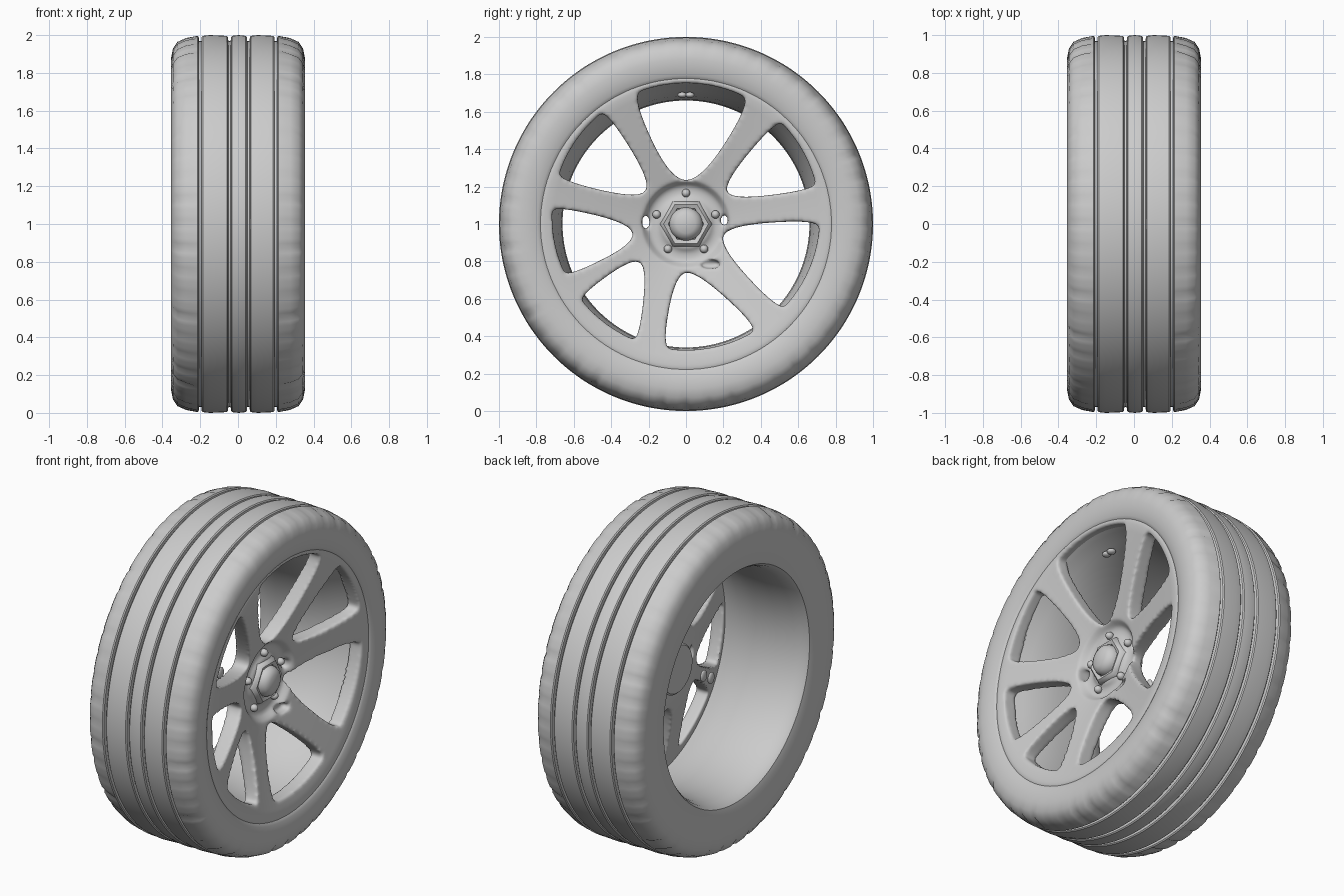
import bpy, bmesh, random
from math import sin, cos, pi, radians
from mathutils import Vector

if "Cube" in bpy.data.objects:
    bpy.data.objects.remove(bpy.data.objects["Cube"])

random.seed(4)


def finish(name, bm, angle=40):
    bmesh.ops.remove_doubles(bm, verts=bm.verts, dist=1e-5)
    bmesh.ops.recalc_face_normals(bm, faces=bm.faces)
    me = bpy.data.meshes.new(name)
    bm.to_mesh(me)
    bm.free()
    ob = bpy.data.objects.new(name, me)
    bpy.context.collection.objects.link(ob)
    bpy.ops.object.select_all(action='DESELECT')
    bpy.context.view_layer.objects.active = ob
    ob.select_set(True)
    bpy.ops.object.shade_smooth_by_angle(angle=radians(angle))
    return ob


def lathe(name, profile, steps, closed=False, dent=None, angle=40):
    """Spin (radius, x) points about the wheel axle (x axis at z = 1)."""
    bm = bmesh.new()
    rings = []
    for i in range(steps):
        a = 2 * pi * i / steps
        ring = []
        for r, x in profile:
            if dent:
                r -= dent(i, r, x)
            ring.append(bm.verts.new((x, r * cos(a), 1 + r * sin(a))))
        rings.append(ring)
    n = len(profile)
    for i in range(steps):
        p, q = rings[i], rings[(i + 1) % steps]
        for j in range(n if closed else n - 1):
            k = (j + 1) % n
            bm.faces.new((p[j], p[k], q[k], q[j]))
    return finish(name, bm, angle)


def ball(name, loc, scale):
    bm = bmesh.new()
    bmesh.ops.create_uvsphere(bm, u_segments=16, v_segments=10, radius=1)
    for v in bm.verts:
        v.co = Vector(loc) + Vector(c * s for c, s in zip(v.co, scale))
    return finish(name, bm)


def chaikin(pts):
    out = []
    for p, q in zip(pts, pts[1:] + pts[:1]):
        out += [p * 0.75 + q * 0.25, p * 0.25 + q * 0.75]
    return out


def polar(r, a):
    return Vector((r * cos(a), r * sin(a)))


# Tyre and rim barrel in one closed section, with four tread grooves
tread = [(0.88, -0.354), (0.93, -0.344), (0.965, -0.32), (0.985, -0.275)]
for g in (-0.2, -0.045, 0.055, 0.2):
    tread += [(0.996, g - 0.014), (0.990, g - 0.008), (0.968, g - 0.006),
              (0.968, g + 0.006), (0.990, g + 0.008), (0.996, g + 0.014)]
    tread += [(1.0, g + 0.05)] if g < 0.2 else []
tread += [(0.985, 0.275), (0.965, 0.32), (0.93, 0.344), (0.88, 0.354)]
barrel = [(0.83, 0.350), (0.795, 0.342), (0.775, 0.333), (0.76, 0.31), (0.74, 0.26),
          (0.715, 0.2), (0.685, 0.12), (0.665, 0.0), (0.66, -0.15), (0.67, -0.26),
          (0.685, -0.32), (0.70, -0.34), (0.73, -0.349), (0.80, -0.354)]
depth = [random.uniform(0.004, 0.012) for _ in range(240)]


def sipe(i, r, x):
    # Worn cross cuts on both shoulders
    return depth[i] if i % 5 == 0 and abs(x) > 0.25 and r > 0.92 else 0


lathe("tyre_and_barrel", tread + barrel, 240, closed=True, dent=sipe, angle=35)

# Dished wheel face before the windows are cut
face = lathe("spoked_face", [
    (0, 0.185), (0.13, 0.185), (0.15, 0.165), (0.20, 0.165), (0.235, 0.21), (0.32, 0.232),
    (0.5, 0.278), (0.65, 0.315), (0.73, 0.334), (0.775, 0.339), (0.80, 0.32), (0.79, 0.27),
    (0.70, 0.24), (0.5, 0.18), (0.3, 0.125), (0.2, 0.105), (0, 0.10)], 128)

# Window cutters: outer start angle, outer end angle, inner angle, inner radius, half width
windows = [(62, 113, 90, 0.235, 0.085), (15, 49, 37, 0.28, 0.05), (-43, 2, -18, 0.21, 0.06),
           (-101, -55, -89, 0.26, 0.06), (-146, -112, -139, 0.32, 0.05),
           (172, 204, 190, 0.29, 0.055), (125, 161, 141, 0.28, 0.055)]
bm = bmesh.new()


def prism(pts, x0, x1):
    lo = [bm.verts.new((x0, p.x, 1 + p.y)) for p in pts]
    hi = [bm.verts.new((x1, p.x, 1 + p.y)) for p in pts]
    bm.faces.new(lo)
    bm.faces.new(hi)
    for i in range(len(pts)):
        j = (i + 1) % len(pts)
        bm.faces.new((lo[i], lo[j], hi[j], hi[i]))


for a0, a1, ai, ri, w in windows:
    pts = []
    for k in range(7):
        a = radians(a0 + (a1 - a0) * k / 6)
        pts.append(polar(0.715 + 0.04 * sin(a), a))
    c = polar(ri, radians(ai))
    side = polar(w, radians(ai + 90))
    pts += [c + side, c - side]
    for _ in range(3):
        pts = chaikin(pts)
    prism(pts, -0.1, 0.5)
# Small slot in the hub skirt and two open lug holes
for y, z, ry, rz, x0 in [(0.13, -0.215, 0.055, 0.024, 0.17),
                         (-0.215, 0.01, 0.02, 0.04, 0.0), (0.205, 0.02, 0.02, 0.03, 0.0)]:
    prism([Vector((y + ry * cos(t * pi / 8), z + rz * sin(t * pi / 8)))
           for t in range(16)], x0, 0.4)
cutter = finish("window_cutter", bm)
cutter.hide_render = True

# Cut, then melt the edges into soft cast spokes
cut = face.modifiers.new("windows", 'BOOLEAN')
cut.object = cutter
cut.operation = 'DIFFERENCE'
cut.solver = 'EXACT'
melt = face.modifiers.new("melt", 'REMESH')
melt.mode = 'VOXEL'
melt.voxel_size = 0.011
melt.use_smooth_shade = True
soft = face.modifiers.new("soften", 'SMOOTH')
soft.factor = 0.5
soft.iterations = 6
bpy.context.view_layer.objects.active = face
for m in ("windows", "melt", "soften"):
    bpy.ops.object.modifier_apply(modifier=m)
bpy.data.objects.remove(cutter)

# Hub: domed cap, hexagonal collar, rear mounting disc
lathe("hub_cap", [(0, 0.255), (0.05, 0.25), (0.075, 0.235), (0.088, 0.21), (0.09, 0.16)], 40)
lathe("hub_collar", [(0.09, 0.16), (0.095, 0.2), (0.12, 0.21), (0.135, 0.195), (0.145, 0.155)],
      6, closed=True, angle=50)
lathe("hub_rear_disc", [(0, 0.055), (0.14, 0.055), (0.15, 0.065), (0.15, 0.115), (0, 0.115)], 48)

# Lug nuts around the collar
for i in range(5):
    a = radians(90 + 72 * i)
    ball("lug_nut", (0.175, 0.165 * cos(a), 1 + 0.165 * sin(a)), (0.025, 0.022, 0.022))

# Valve on the barrel and two loose studs behind the hub
for y in (-0.02, 0.02):
    ball("valve", (0.18, y, 1.69), (0.025, 0.025, 0.015))
for x in (-0.09, -0.14):
    ball("rear_stud", (x, -0.04, 0.985), (0.012, 0.03, 0.035))
